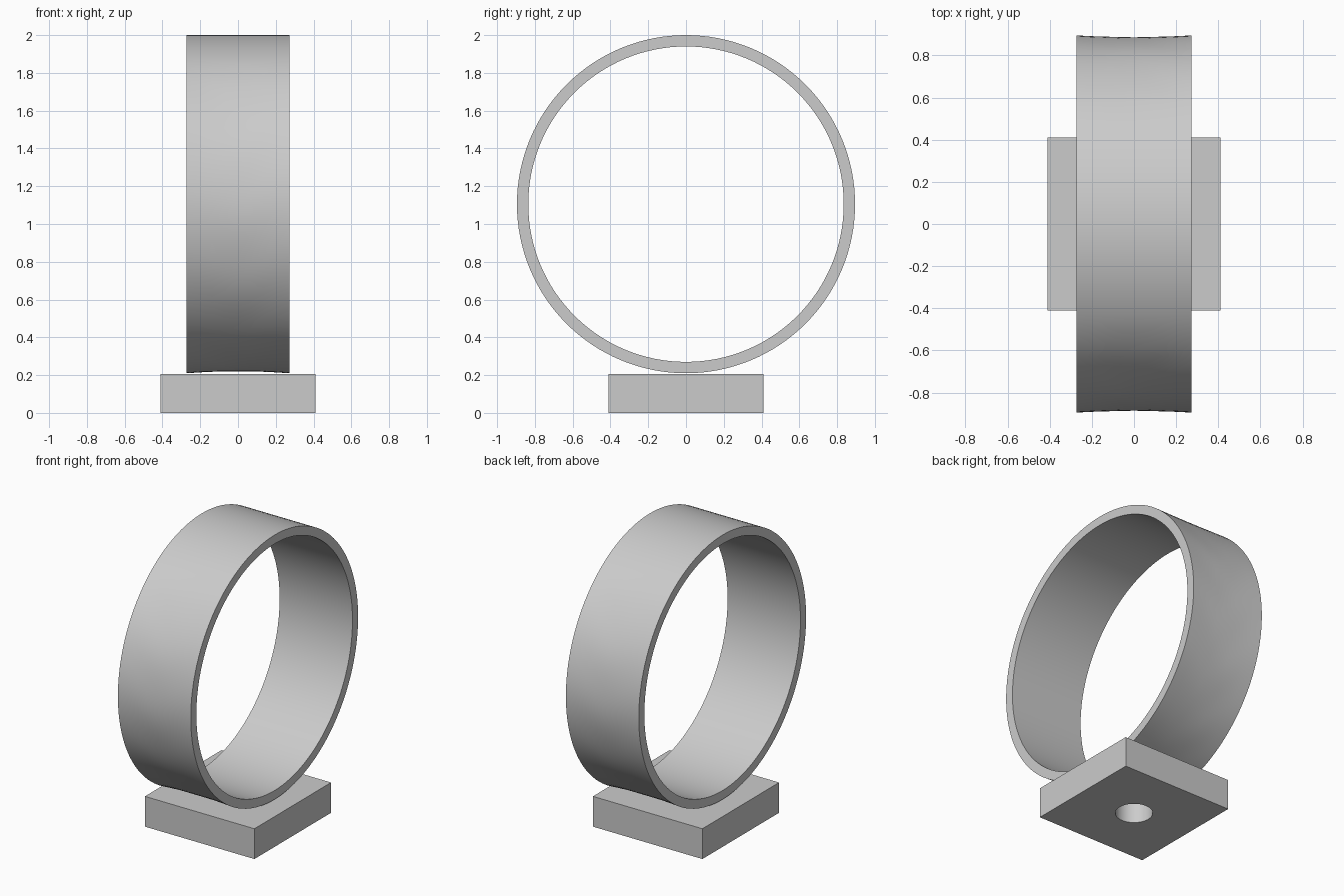
import bpy, bmesh, math
from mathutils import Vector

cube = bpy.data.objects.get("Cube")
if cube:
    bpy.data.objects.remove(cube, do_unlink=True)

grey = bpy.data.materials.new("plain_grey")
grey.use_nodes = True
COLOR = (0.6, 0.6, 0.6, 1)
grey.diffuse_color = COLOR
grey.node_tree.nodes["Principled BSDF"].inputs["Base Color"].default_value = COLOR


def finish(name, bm, smooth=None):
    """Turn a bmesh into a named object with the grey material."""
    bmesh.ops.recalc_face_normals(bm, faces=bm.faces)
    mesh = bpy.data.meshes.new(name)
    bm.to_mesh(mesh)
    bm.free()
    mesh.materials.append(grey)
    obj = bpy.data.objects.new(name, mesh)
    bpy.context.collection.objects.link(obj)
    if smooth:
        bpy.ops.object.select_all(action="DESELECT")
        obj.select_set(True)
        bpy.context.view_layer.objects.active = obj
        bpy.ops.object.shade_smooth_by_angle(angle=math.radians(smooth))
    return obj


# Ring: a band around the x axis, shallowly hollowed on the outside below its crown
HALF, OUTER, INNER, CENTRE = 0.273, 0.895, 0.835, 1.105
SEGMENTS, COLUMNS, DENT = 128, 8, 0.009


def outer_radius(angle, t):
    # angle from the crown; t runs from -1 to 1 across the band
    start, end = math.radians(32), math.radians(48)
    ramp = min(max((abs(angle) - start) / (end - start), 0), 1)
    ripple = 1 + 0.15 * math.sin(14 * abs(angle) + 3 * abs(t))
    return OUTER - DENT * ramp * ripple * (1 - t * t)


bm = bmesh.new()
loops = []
for i in range(SEGMENTS):
    angle = 2 * math.pi * i / SEGMENTS - math.pi
    across = [2 * j / COLUMNS - 1 for j in range(COLUMNS + 1)]
    section = [(t * HALF, outer_radius(angle, t)) for t in across]
    section += [(HALF, INNER), (-HALF, INNER)]
    loops.append([bm.verts.new((x, r * math.sin(angle), CENTRE + r * math.cos(angle)))
                  for x, r in section])
for i, loop in enumerate(loops):
    following = loops[(i + 1) % SEGMENTS]
    for j in range(len(loop)):
        k = (j + 1) % len(loop)
        bm.faces.new((loop[j], loop[k], following[k], following[j]))
finish("ring_band", bm, smooth=30)

# Base: square block with a round hole through its middle
BASE, HEIGHT, HOLE, SIDES = 0.41, 0.205, 0.115, 64
bm = bmesh.new()
rims = []
for z in (0, HEIGHT):
    square, circle = [], []
    for i in range(SIDES):
        a = 2 * math.pi * (i + 0.5) / SIDES + math.pi / 4 - math.pi / SIDES
        c, s = math.cos(a), math.sin(a)
        reach = BASE / max(abs(c), abs(s))
        square.append(bm.verts.new(Vector((c * reach, s * reach, z))))
        circle.append(bm.verts.new(Vector((c * HOLE, s * HOLE, z))))
    rims.append((square, circle))
(low_sq, low_c), (top_sq, top_c) = rims
for a, b in ((low_sq, low_c), (top_sq, top_c), (low_sq, top_sq), (low_c, top_c)):
    for i in range(SIDES):
        k = (i + 1) % SIDES
        bm.faces.new((a[i], a[k], b[k], b[i]))
finish("base_block", bm, smooth=30)
